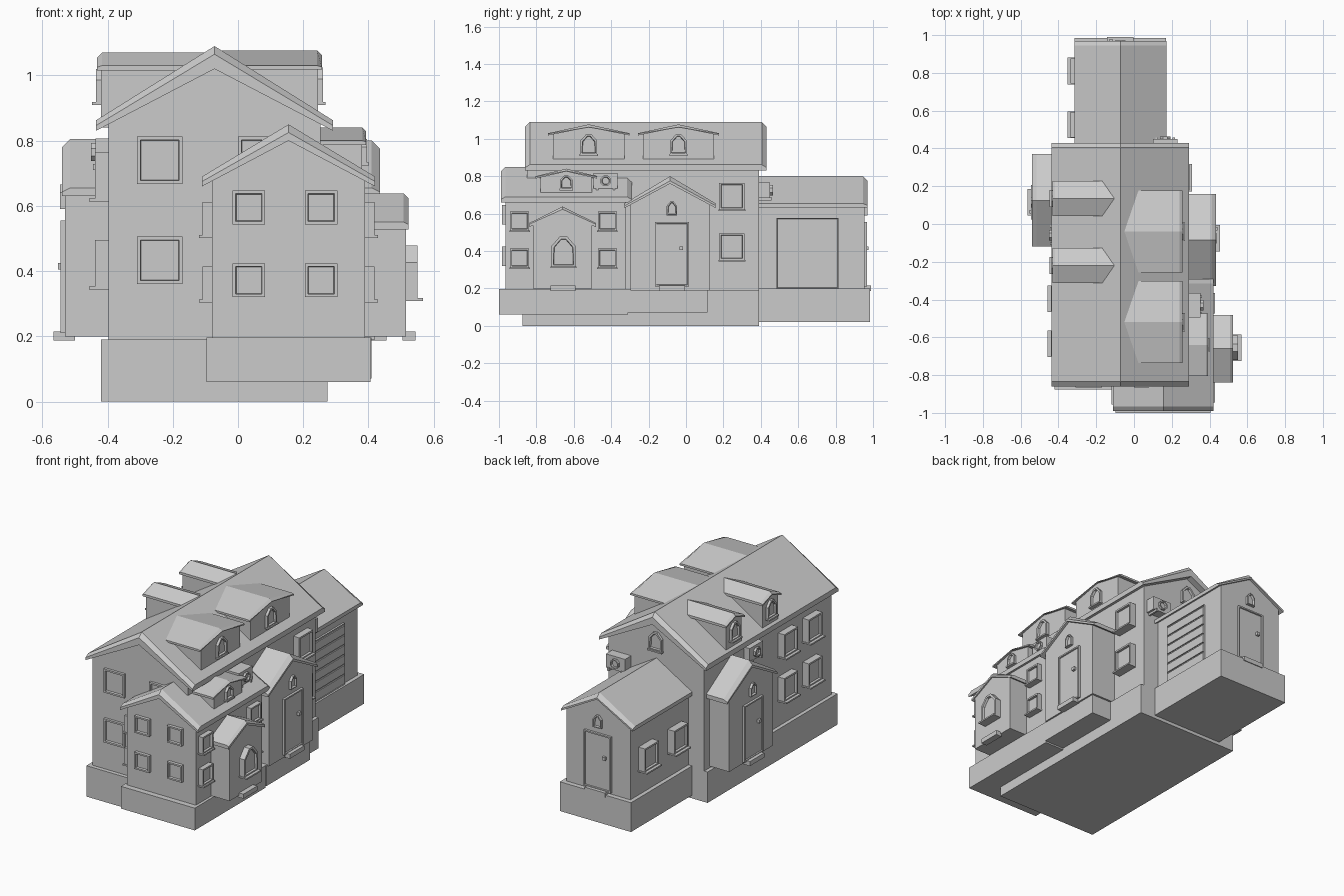
import bpy, bmesh, math

if "Cube" in bpy.data.objects:
    bpy.data.objects.remove(bpy.data.objects["Cube"])


def finish(name, bm):
    bmesh.ops.recalc_face_normals(bm, faces=bm.faces)
    me = bpy.data.meshes.new(name)
    bm.to_mesh(me)
    bm.free()
    ob = bpy.data.objects.new(name, me)
    bpy.context.collection.objects.link(ob)
    return ob


def place(axis, u, v, z):
    return (u, v, z) if axis == 'y' else (v, u, z)


def loft(name, axis, sections):
    """Skin matching profiles; each section is (v, [(u, z), ...])."""
    bm = bmesh.new()
    rings = [[bm.verts.new(place(axis, u, v, z)) for u, z in pts] for v, pts in sections]
    n = len(rings[0])
    for a, b in zip(rings, rings[1:]):
        for i in range(n):
            j = (i + 1) % n
            bm.faces.new((a[i], a[j], b[j], b[i]))
    bm.faces.new(rings[0])
    bm.faces.new(rings[-1])
    return finish(name, bm)


def box(name, x0, x1, y0, y1, z0, z1):
    return loft(name, 'y', [(y, [(x0, z0), (x1, z0), (x1, z1), (x0, z1)]) for y in (y0, y1)])


def gable(name, axis, c, wall, roof, z0, wall_half, half, ridge, under, eave_t, eave_b, bev=0.025):
    """Gabled block: pentagonal walls plus a thick roof with chamfered ends."""
    we = under - (under - eave_b) * wall_half / half + 0.004
    pent = [(c - wall_half, z0), (c + wall_half, z0), (c + wall_half, we),
            (c, under + 0.004), (c - wall_half, we)]
    loft(name + "_walls", axis, [(v, pent) for v in wall])

    def prof(drop):
        et = eave_t - drop * 0.6 * (eave_t - eave_b) / 0.03
        return [(c - half, eave_b), (c, under), (c + half, eave_b),
                (c + half, et), (c, ridge - drop), (c - half, et)]
    s = bev if roof[1] > roof[0] else -bev
    loft(name + "_roof", axis, [(roof[0], prof(bev)), (roof[0] + s, prof(0)),
                                (roof[1] - s, prof(0)), (roof[1], prof(bev))])


SIDES = {'front': ('y', -1), 'back': ('y', 1), 'right': ('x', 1), 'left': ('x', -1)}


def slab(name, side, wall, d0, d1, u0, u1, z0, z1):
    axis, s = SIDES[side]
    return loft(name, axis, [(wall + s * d, [(u0, z0), (u1, z0), (u1, z1), (u0, z1)]) for d in (d0, d1)])


def panel(name, side, wall, depth, pts, rim, recess):
    """Extruded outline with a raised rim around a sunken pane."""
    axis, s = SIDES[side]
    bm = bmesh.new()
    back = [bm.verts.new(place(axis, u, wall - s * 0.01, z)) for u, z in pts]
    front = [bm.verts.new(place(axis, u, wall + s * depth, z)) for u, z in pts]
    n = len(pts)
    for i in range(n):
        j = (i + 1) % n
        bm.faces.new((back[i], back[j], front[j], front[i]))
    bm.faces.new(back[::-1])
    f = bm.faces.new(front)
    bmesh.ops.recalc_face_normals(bm, faces=bm.faces)
    bmesh.ops.inset_region(bm, faces=[f], thickness=rim)
    bmesh.ops.inset_region(bm, faces=[f], thickness=0.003, depth=-recess)
    return finish(name, bm)


def window(side, wall, u, w, z0, z1, depth=0.02, arch=False, sill=0.0):
    h = z1 - z0
    pts = [(u - w, z0), (u + w, z0), (u + w, z1), (u - w, z1)]
    if arch:
        pts[2:] = [(u + w, z0 + 0.68 * h), (u + 0.3 * w, z1), (u - 0.3 * w, z1), (u - w, z0 + 0.68 * h)]
    panel("window", side, wall, depth, pts, min(0.015, w * 0.27), 0.013)
    if sill:
        slab("window_sill", side, wall, -0.01, depth + sill, u - w - 0.004, u + w + 0.004, z0 - 0.006, z0 + 0.003)


def door(side, wall, u, knob):
    panel("door", side, wall, 0.014, [(u - .092, .21), (u + .092, .21), (u + .092, .555), (u - .092, .555)], .012, .007)
    slab("door_step", side, wall, -0.03, 0.035, u - .07, u + .07, .187, .215)
    slab("door_knob", side, wall, 0, 0.022, u + knob - .01, u + knob + .01, .405, .425)
    window(side, wall, u, .028, .59, .665, .016, True)


def vent(side, wall, u, z, reach):
    """Wall unit with an octagonal fan ring and two feet."""
    axis, s = SIDES[side]
    slab("wall_unit", side, wall, -0.01, reach, u - .065, u + .065, z - .042, z + .042)
    ring = [(u + .03 * math.cos(math.pi * (i + .5) / 4), z + .03 * math.sin(math.pi * (i + .5) / 4)) for i in range(8)]
    panel("unit_fan", side, wall + s * reach, .014, ring, .008, .01)
    for k in (-1, 1):
        slab("unit_foot", side, wall, 0, reach + .008, u + k * .045 - .006, u + k * .045 + .006, z - .055, z - .036)


# Foundations
box("main_foundation", -.42, .275, -.875, .39, 0, .19)
box("wing_foundation", -.097, .406, -1.0, -.31, .06, .197)
box("porch_foundation", .1, .41, -.31, .115, .07, .197)
box("garage_foundation", -.315, .17, .38, .985, .02, .2)

# Main house, front wing, garage
gable("main", 'y', -.072, (-.85, .39), (-.86, .43), .18, .325, .364, 1.09, 1.02, .862, .83)
gable("wing", 'y', .155, (-.965, -.32), (-.99, -.29), .19, .234, .265, .85, .80, .69, .66)
gable("garage", 'y', -.072, (.35, .955), (.36, .97), .19, .218, .243, .80, .765, .655, .632)

# Side porches and bay
gable("right_porch", 'x', -.085, (.1, .42), (.1, .435), .19, .212, .243, .80, .76, .655, .63)
gable("left_porch", 'x', .125, (-.2, -.53), (-.2, -.54), .2, .212, .245, .805, .765, .655, .63)
gable("bay", 'x', -.66, (.3, .515), (.3, .523), .2, .158, .178, .638, .61, .55, .528, .015)

# Dormers
for c in (-.52, -.04):
    gable("right_dormer", 'x', c, (.0, .245), (-.07, .257), .86, .19, .217, 1.077, 1.062, 1.03, 1.018, .015)
    window('right', .245, c, .045, .915, 1.025, .016, True, .008)
for c in (-.22, .135):
    gable("left_dormer", 'x', c, (-.15, -.42), (-.09, -.432), .84, .076, .092, 1.07, 1.05, 1.03, 1.015, .015)
    window('left', -.42, c, .042, .915, 1.02, .016, True, .012)
gable("wing_dormer", 'x', -.64, (.16, .38), (.16, .393), .70, .138, .165, .84, .825, .80, .787, .012)
window('right', .38, -.64, .033, .73, .805, .015, True, .006)

# Front windows
for z in (.36, .667):
    for u in (-.24, .07):
        if u < 0 or z > .5:
            window('front', -.85, u, .07, z, z + .146, .016)
for z in (.32, .543):
    for u in (.033, .255):
        window('front', -.965, u, .05, z, z + .104)

# Main side windows
for z in (.35, .62):
    window('right', .253, .245, .068, z, z + .145, .04, sill=.015)
    for u in (-.395, -.633):
        window('left', -.397, u, .066, z, z + .145, .042, sill=.018)

# Wing side windows
for z in (.31, .508):
    for u in (-.89, -.42):
        window('right', .389, u, .051, z, z + .104, .03, sill=.01)
    window('left', -.079, -.905, .046, z, z + .104, .03, sill=.01)

# Bay window and step
window('right', .515, -.655, .065, .315, .478, .035, True, .018)
slab("bay_step", 'right', .515, -.01, .03, -.725, -.59, .187, .215)

# Garage shutters, windows and attic window
panel("garage_door", 'right', .146, .012, [(.485, .2), (.815, .2), (.815, .577), (.485, .577)], .004, .006)
for i in range(6):
    slab("garage_slat", 'right', .146, 0, .013, .49, .81, .207 + i * .061, .258 + i * .061)
for u in (.525, .81):
    window('left', -.29, u, .067, .35, .495, .045, sill=.018)
window('back', .39, -.072, .045, .85, .96, .016, True, .008)

# Doors
door('right', .42, -.075, .05)
door('left', -.53, .115, -.05)
door('back', .955, -.072, -.05)

# Wall units
vent('right', .253, -.43, .775, .10)
vent('back', .39, .165, .725, .06)
vent('left', -.397, -.06, .765, .04)
